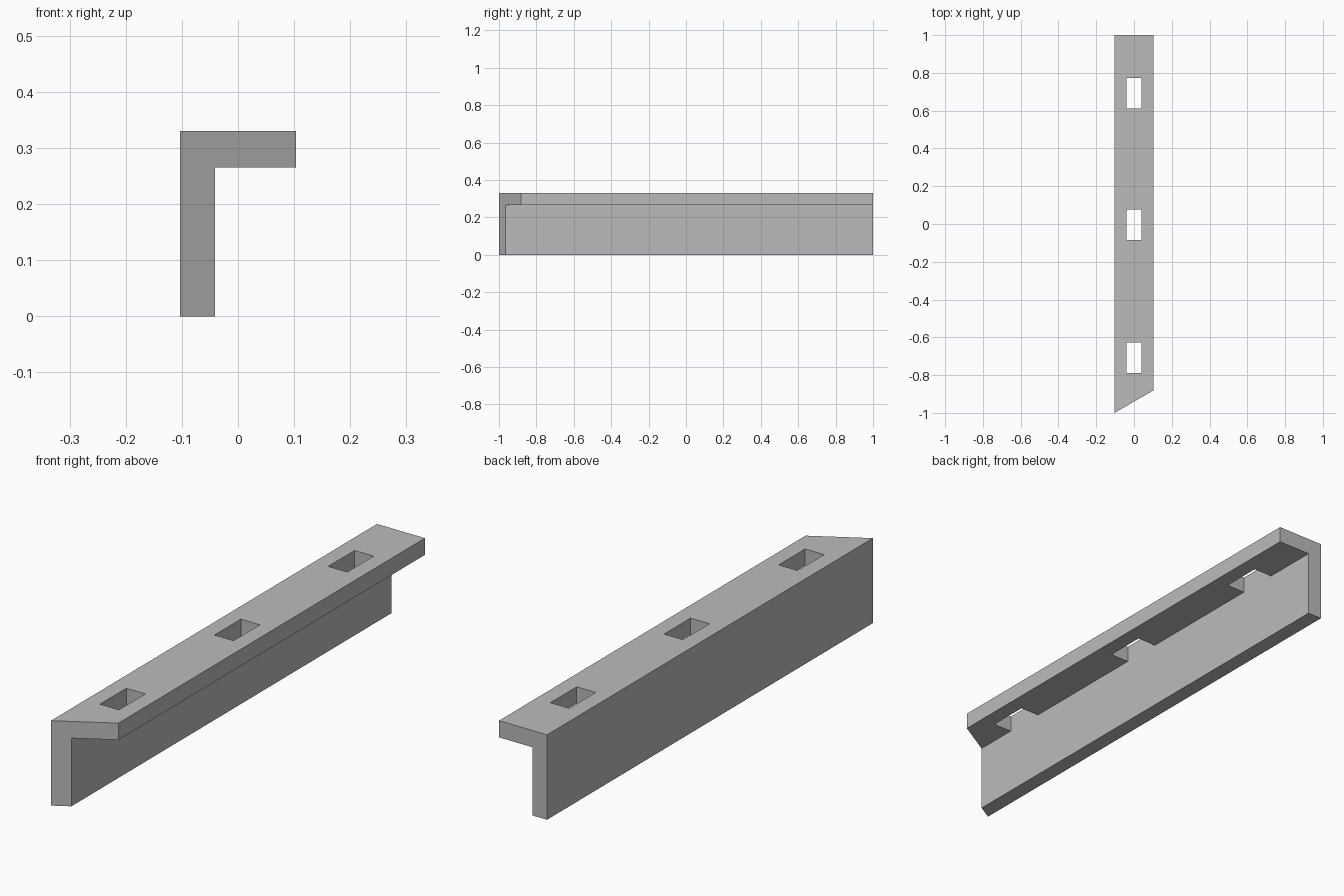
import bpy
import bmesh
import math

cube = bpy.data.objects.get("Cube")
if cube:
    bpy.data.objects.remove(cube, do_unlink=True)

# Main dimensions
LEFT, WALL, SLOT, RIGHT = -0.103, -0.041, 0.041, 0.103
TOP, UNDERSIDE = 0.33, 0.265
SLOT_CENTRES = (-0.708, -0.005, 0.693)
SLOT_HALF = 0.081
columns = (LEFT, WALL, SLOT, RIGHT)
rows = [-1.0] + [c + s * SLOT_HALF for c in SLOT_CENTRES for s in (-1, 1)] + [1.0]


def mitre(x):
    """Front edge of the bracket, cut back at thirty degrees."""
    return -1 + (x - LEFT) * math.tan(math.radians(30))


def extrude_down(bm, faces, depth):
    """Extrude a region downwards and return its new lower faces."""
    result = bmesh.ops.extrude_face_region(bm, geom=faces, use_keep_orig=False)["geom"]
    bmesh.ops.translate(bm, vec=(0, 0, -depth),
                        verts=[g for g in result if isinstance(g, bmesh.types.BMVert)])
    return [g for g in result if isinstance(g, bmesh.types.BMFace)]


# Plan of the flange, leaving the slot cells open
bm = bmesh.new()
grid = [[bm.verts.new((x, y if j else mitre(x), TOP)) for x in columns]
        for j, y in enumerate(rows)]
plan = []
for j in range(len(rows) - 1):
    for i in range(len(columns) - 1):
        if i == 1 and j % 2 == 1:
            continue
        plan.append(bm.faces.new((grid[j][i], grid[j][i + 1],
                                  grid[j + 1][i + 1], grid[j + 1][i])))

# Flange thickness, with the top copied so the solid stays closed
top = bmesh.ops.duplicate(bm, geom=plan)["geom"]
lower = extrude_down(bm, plan, TOP - UNDERSIDE)

# Upright wall below the outer column
wall = [f for f in lower if f.calc_center_median().x < WALL]
extrude_down(bm, wall, UNDERSIDE)
bmesh.ops.remove_doubles(bm, verts=bm.verts[:], dist=0.0001)
bmesh.ops.recalc_face_normals(bm, faces=bm.faces[:])

mesh = bpy.data.meshes.new("slotted_angle_bracket")
bm.to_mesh(mesh)
bm.free()
bracket = bpy.data.objects.new("slotted_angle_bracket", mesh)
bpy.context.collection.objects.link(bracket)

# Plain grey finish
grey = bpy.data.materials.new("plain_grey")
grey.use_nodes = True
colour = (0.5, 0.5, 0.5, 1)
grey.diffuse_color = colour
grey.node_tree.nodes["Principled BSDF"].inputs["Base Color"].default_value = colour
mesh.materials.append(grey)
